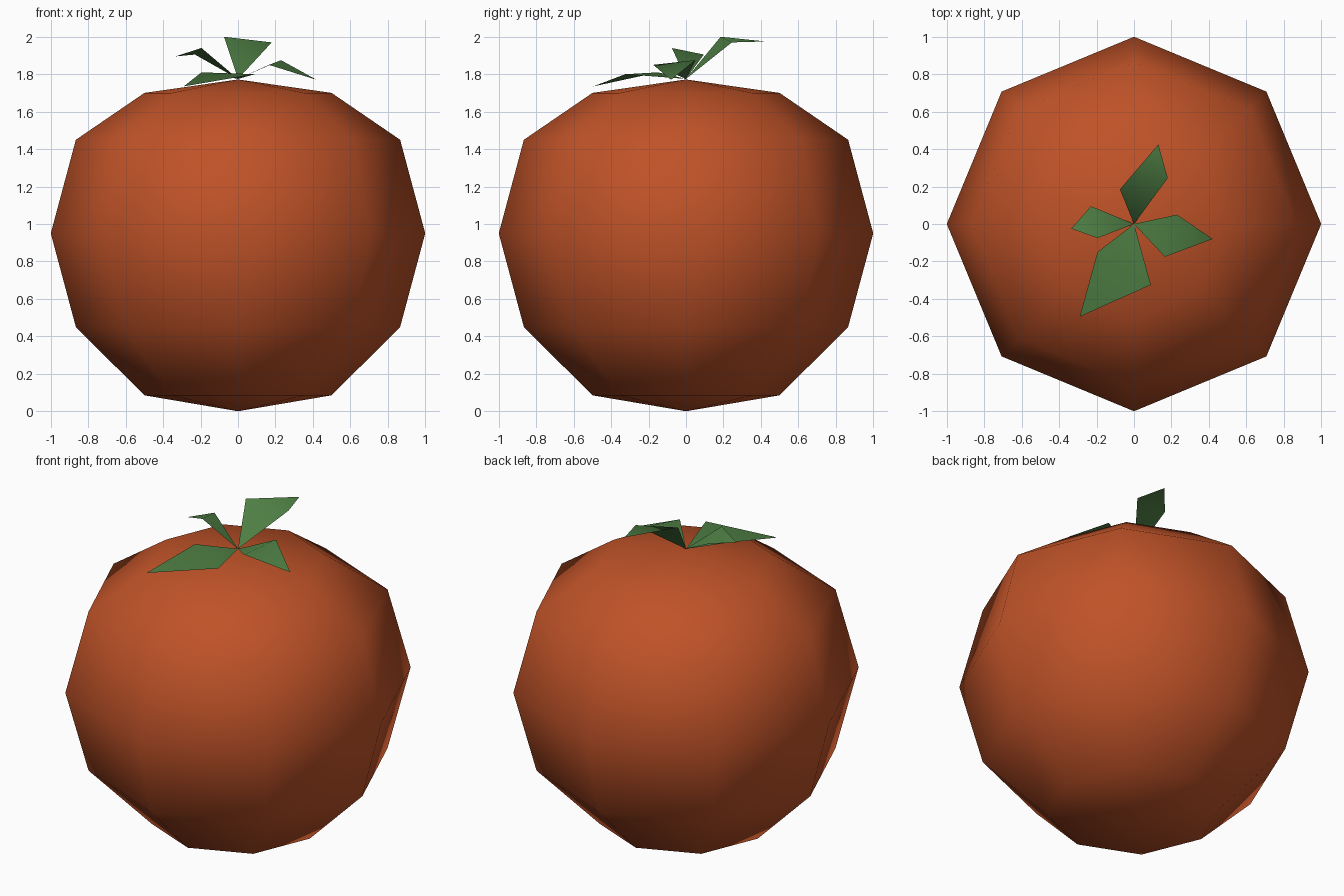
import bpy, bmesh, math

if "Cube" in bpy.data.objects:
    bpy.data.objects.remove(bpy.data.objects["Cube"])


def material(name, rgb):
    m = bpy.data.materials.new(name)
    m.diffuse_color = (*rgb, 1.0)
    m.use_nodes = True
    m.node_tree.nodes["Principled BSDF"].inputs["Base Color"].default_value = m.diffuse_color
    return m


def add_object(name, bm, mat):
    for f in bm.faces:
        f.smooth = True
    mesh = bpy.data.meshes.new(name)
    bm.to_mesh(mesh)
    bm.free()
    mesh.materials.append(mat)
    ob = bpy.data.objects.new(name, mesh)
    bpy.context.collection.objects.link(ob)
    return ob


red = material("tomato red", (0.52, 0.085, 0.021))
green = material("leaf green", (0.075, 0.205, 0.056))

# Fruit body: eight-sided ball with flattened top and bottom
SIDES = 8
rings = [(0.5, 0.085), (0.866, 0.45), (1.0, 0.95), (0.866, 1.45), (0.5, 1.70)]
bm = bmesh.new()
loops = [[bm.verts.new((r * math.cos(i * math.tau / SIDES),
                        r * math.sin(i * math.tau / SIDES), z))
          for i in range(SIDES)] for r, z in rings]
bottom = bm.verts.new((0, 0, 0))
top = bm.verts.new((0, 0, 1.772))
for i in range(SIDES):
    j = (i + 1) % SIDES
    for a, b in zip(loops, loops[1:]):
        bm.faces.new((a[i], a[j], b[j], b[i]))
    bm.faces.new((bottom, loops[0][j], loops[0][i]))
    bm.faces.new((top, loops[-1][i], loops[-1][j]))
add_object("fruit_body", bm, red)

# Leaves: thin kites fanning from the crown (one side, tip, other side)
leaves = {
    "right_leaf": [(0.165, -0.175, 1.85), (0.42, -0.08, 1.77), (0.23, 0.05, 1.875)],
    "back_leaf": [(0.18, 0.245, 1.97), (0.13, 0.425, 1.975), (-0.075, 0.185, 2.0)],
    "left_leaf": [(-0.23, 0.095, 1.905), (-0.335, -0.025, 1.895), (-0.195, -0.075, 1.94)],
    "front_leaf": [(-0.195, -0.15, 1.81), (-0.29, -0.495, 1.735), (0.09, -0.325, 1.80)],
}
for name, pts in leaves.items():
    bm = bmesh.new()
    base = bm.verts.new((0, 0, 1.775))
    side_a, tip, side_b = [bm.verts.new(p) for p in pts]
    bm.faces.new((base, side_a, side_b))
    bm.faces.new((side_a, tip, side_b))
    add_object(name, bm, green)
